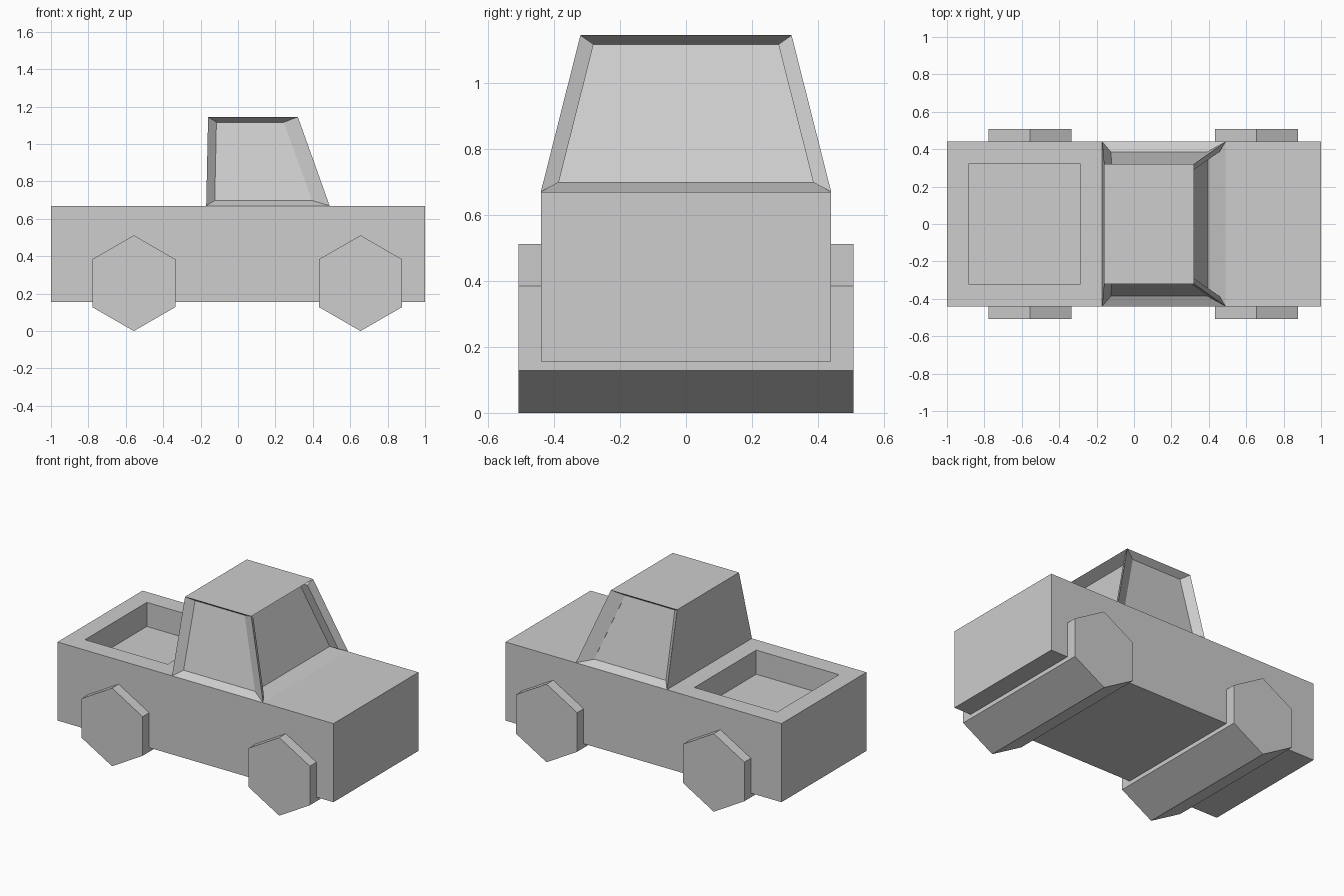
import bpy
import bmesh
import math
from mathutils import Vector, Matrix

default = bpy.data.objects.get("Cube")
if default:
    bpy.data.objects.remove(default, do_unlink=True)

GREY = (0.61, 0.61, 0.61, 1)
paint = bpy.data.materials.new("plain_grey")
paint.use_nodes = True
paint.diffuse_color = GREY
for node in paint.node_tree.nodes:
    if node.type == 'BSDF_PRINCIPLED':
        node.inputs["Base Color"].default_value = GREY


def finish(bm, name):
    bmesh.ops.recalc_face_normals(bm, faces=bm.faces[:])
    mesh = bpy.data.meshes.new(name)
    bm.to_mesh(mesh)
    bm.free()
    mesh.materials.append(paint)
    obj = bpy.data.objects.new(name, mesh)
    bpy.context.collection.objects.link(obj)
    return obj


def loft(bm, bottom, top):
    """Closed block between two rectangles (x0, x1, half width, z)."""
    rings = []
    for x0, x1, y, z in (bottom, top):
        corners = ((x0, -y, z), (x1, -y, z), (x1, y, z), (x0, y, z))
        rings.append([bm.verts.new(c) for c in corners])
    low, high = rings
    faces = [bm.faces.new(low[::-1]), bm.faces.new(high)]
    for i in range(4):
        j = (i + 1) % 4
        faces.append(bm.faces.new((low[i], low[j], high[j], high[i])))
    return faces


def recess(bm, face, scale, shift):
    """Inner panel scaled from the face, joined by sloping rims."""
    centre = face.calc_center_median()
    outer = list(face.verts)
    inner = [bm.verts.new(centre + (v.co - centre) * scale + Vector(shift))
             for v in outer]
    bm.faces.remove(face)
    for i in range(4):
        j = (i + 1) % 4
        bm.faces.new((outer[i], outer[j], inner[j], inner[i]))
    bm.faces.new(inner)


# Body with an open cargo bed sunk into the rear deck
bm = bmesh.new()
deck = loft(bm, (-1, 1, 0.44, 0.155), (-1, 1, 0.44, 0.67))[1]
bed = [bm.verts.new((x, y, 0.67)) for x, y in
       ((-0.885, -0.32), (-0.285, -0.32), (-0.285, 0.32), (-0.885, 0.32))]
floor = [bm.verts.new(v.co - Vector((0, 0, 0.158))) for v in bed]
rim = list(deck.verts)
bm.faces.remove(deck)
for i in range(4):
    j = (i + 1) % 4
    bm.faces.new((rim[i], rim[j], bed[j], bed[i]))
    bm.faces.new((bed[i], bed[j], floor[j], floor[i]))
bm.faces.new(floor)
finish(bm, "truck_body")

# Tapered cab with sunken side windows and windscreen
bm = bmesh.new()
_, _, right, front, left, _ = loft(bm, (-0.17, 0.49, 0.44, 0.67),
                                   (-0.16, 0.32, 0.32, 1.145))
recess(bm, right, 0.88, (0.011, 0.047, 0))
recess(bm, left, 0.88, (0.011, -0.047, 0))
recess(bm, front, 0.88, (-0.085, 0, 0))
finish(bm, "cab")

# Six-sided wheels, each pair a single prism across the body
for name, x in (("rear_wheels", -0.557), ("front_wheels", 0.655)):
    bm = bmesh.new()
    place = (Matrix.Translation((x, 0, 0.256))
             @ Matrix.Rotation(math.pi / 2, 4, 'X'))
    bmesh.ops.create_cone(bm, cap_ends=True, segments=6, radius1=0.256,
                          radius2=0.256, depth=1.016, matrix=place)
    # Stand the prism on an edge point
    if abs(min(v.co.z for v in bm.verts)) > 0.01:
        bmesh.ops.rotate(bm, verts=bm.verts[:], cent=(x, 0, 0.256),
                         matrix=Matrix.Rotation(math.pi / 6, 3, 'Y'))
    finish(bm, name)
